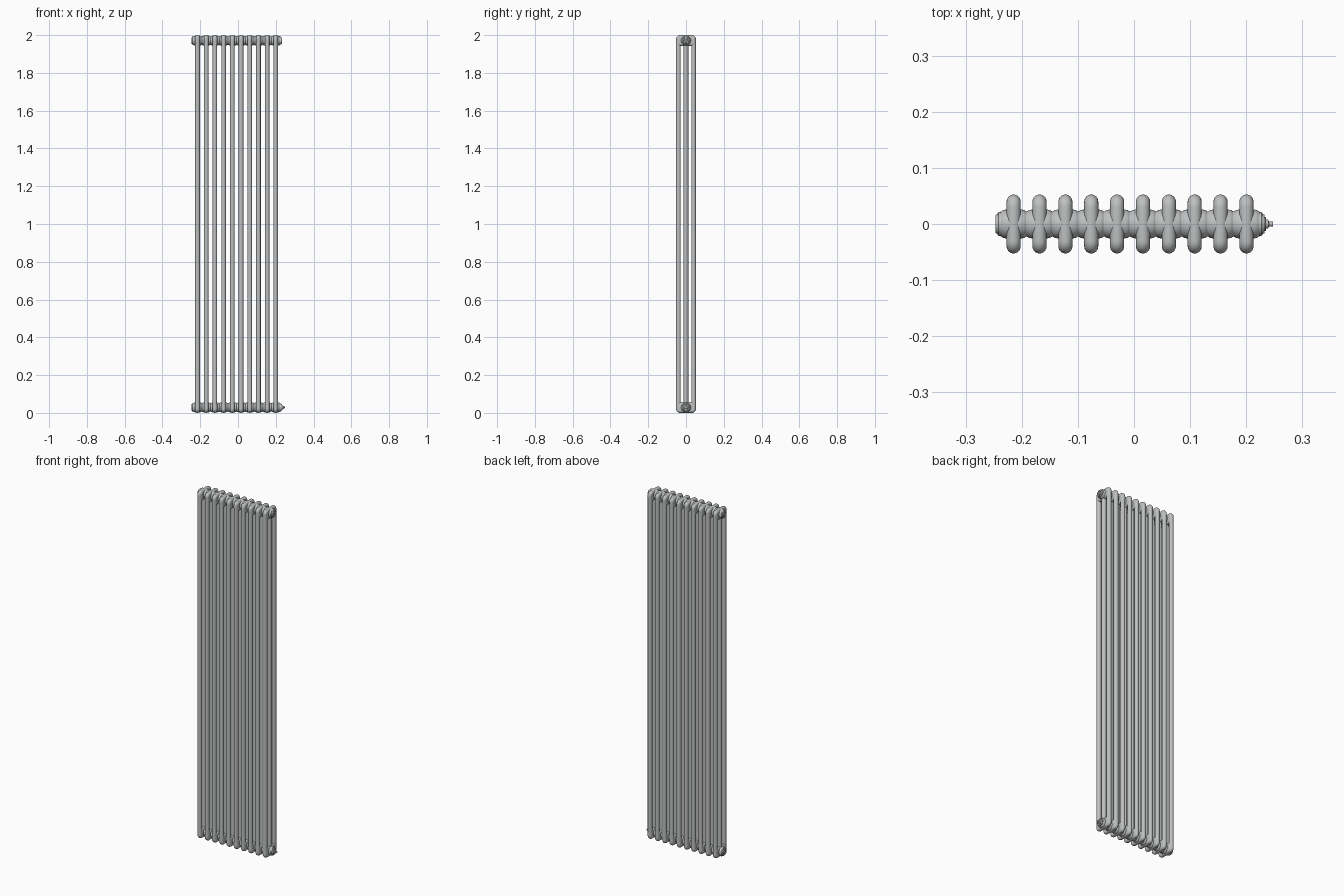
import bpy, bmesh
from math import pi, sin, cos, radians
from mathutils import Matrix

cube = bpy.data.objects.get("Cube")
if cube:
    bpy.data.objects.remove(cube, do_unlink=True)

grey = bpy.data.materials.new("radiator_grey")
grey.use_nodes = True
colour = (0.52, 0.53, 0.535, 1)
grey.diffuse_color = colour
grey.node_tree.nodes["Principled BSDF"].inputs["Base Color"].default_value = colour

SECTIONS, PITCH, FIRST_X = 10, 0.0461, -0.2145
HEAD_Z = (0.029, 1.971)
HALF_DEPTH, HALF_HEIGHT, TUBE_R = 0.0525, 0.029, 0.0125


def skin(name, rings):
    """Closed mesh through a list of equal rings, capped at both ends."""
    bm = bmesh.new()
    loops = [[bm.verts.new(p) for p in ring] for ring in rings]
    n = len(loops[0])
    for a, b in zip(loops, loops[1:]):
        for i in range(n):
            j = (i + 1) % n
            bm.faces.new((a[i], a[j], b[j], b[i]))
    bm.faces.new(loops[0])
    bm.faces.new(loops[-1])
    bmesh.ops.recalc_face_normals(bm, faces=bm.faces)
    mesh = bpy.data.meshes.new(name)
    bm.to_mesh(mesh)
    bm.free()
    mesh.materials.append(grey)
    mesh.polygons.foreach_set("use_smooth", [True] * len(mesh.polygons))
    mesh.set_sharp_from_angle(angle=radians(40))
    return mesh


def lathe(name, profile, sides=32):
    """Turned part along x from (x, radius) pairs."""
    turn = [2 * pi * i / sides for i in range(sides)]
    return skin(name, [[(x, r * cos(t), r * sin(t)) for t in turn] for x, r in profile])


def rounded_outline(x, w, h, r, steps=8):
    pts = []
    for q, (sy, sz) in enumerate(((1, 1), (-1, 1), (-1, -1), (1, -1))):
        for k in range(steps + 1):
            t = (q + k / steps) * pi / 2
            pts.append((x, sy * (w - r) + r * cos(t), sz * (h - r) + r * sin(t)))
    return pts


def place(name, mesh, x, y, z):
    ob = bpy.data.objects.new(name, mesh)
    ob.location = (x, y, z)
    bpy.context.collection.objects.link(ob)
    return ob


# Section head: rounded slab with a fully round edge
rings = []
for i in range(13):
    a = -pi / 2 + pi * i / 12
    inset = TUBE_R * (1 - cos(a))
    rings.append(rounded_outline(TUBE_R * sin(a), HALF_DEPTH - inset,
                                 HALF_HEIGHT - inset, 0.022 - inset))
head = skin("section_head", rings)

# Upright tube
length = HEAD_Z[1] - HEAD_Z[0]
tube = lathe("upright_tube", [(0, 0.0123), (length, 0.0123)], 24)
tube.transform(Matrix.Rotation(-pi / 2, 4, "Y"))

# Connecting hub with softened shoulders and a narrow joint
half = [(PITCH / 2, 0.0225), (0.0215, 0.0228), (0.0205, 0.0238),
        (0.018, 0.025), (0.014, 0.0256), (0.010, 0.0265)]
hub = lathe("connecting_hub", [(-x, r) for x, r in half] + [(x, r) for x, r in reversed(half)])

for s in range(SECTIONS):
    x = FIRST_X + s * PITCH
    for label, z in zip(("lower", "upper"), HEAD_Z):
        place(f"{label}_head_{s + 1}", head, x, 0, z)
        place(f"{label}_hub_{s + 1}", hub, x, 0, z)
    for label, y in (("front", -0.0401), ("middle", 0), ("back", 0.0401)):
        place(f"{label}_tube_{s + 1}", tube, x, y, HEAD_Z[0])

# End plugs: stepped collar with a recessed face and a hexagonal boss
plug = lathe("end_plug", [(-0.002, 0.021), (0.004, 0.021), (0.0055, 0.0195), (0.0055, 0.0175),
                          (0.0085, 0.0168), (0.0095, 0.0155), (0.0095, 0.0125), (0.005, 0.0115)])
boss = lathe("hex_boss", [(0, 0.0075), (0.0075, 0.0075), (0.0085, 0.0065)], 6)
valve = lathe("bleed_valve", [(0, 0.0125), (0.011, 0.0125), (0.012, 0.0115), (0.012, 0.0085),
                              (0.016, 0.0075), (0.017, 0.0045), (0.024, 0.0045), (0.0245, 0.0038)], 24)
left_x = FIRST_X + (SECTIONS - 0.5) * PITCH
right_x = FIRST_X - 0.5 * PITCH
for label, z in zip(("lower", "upper"), HEAD_Z):
    for side, x, turn in (("left", left_x, 0), ("right", right_x, pi)):
        parts = [("plug", plug), ("boss", boss)]
        if (label, side) == ("lower", "left"):
            parts = [("plug", plug), ("valve", valve)]
        for part, mesh in parts:
            place(f"{label}_{side}_{part}", mesh, x, 0, z).rotation_euler.z = turn
